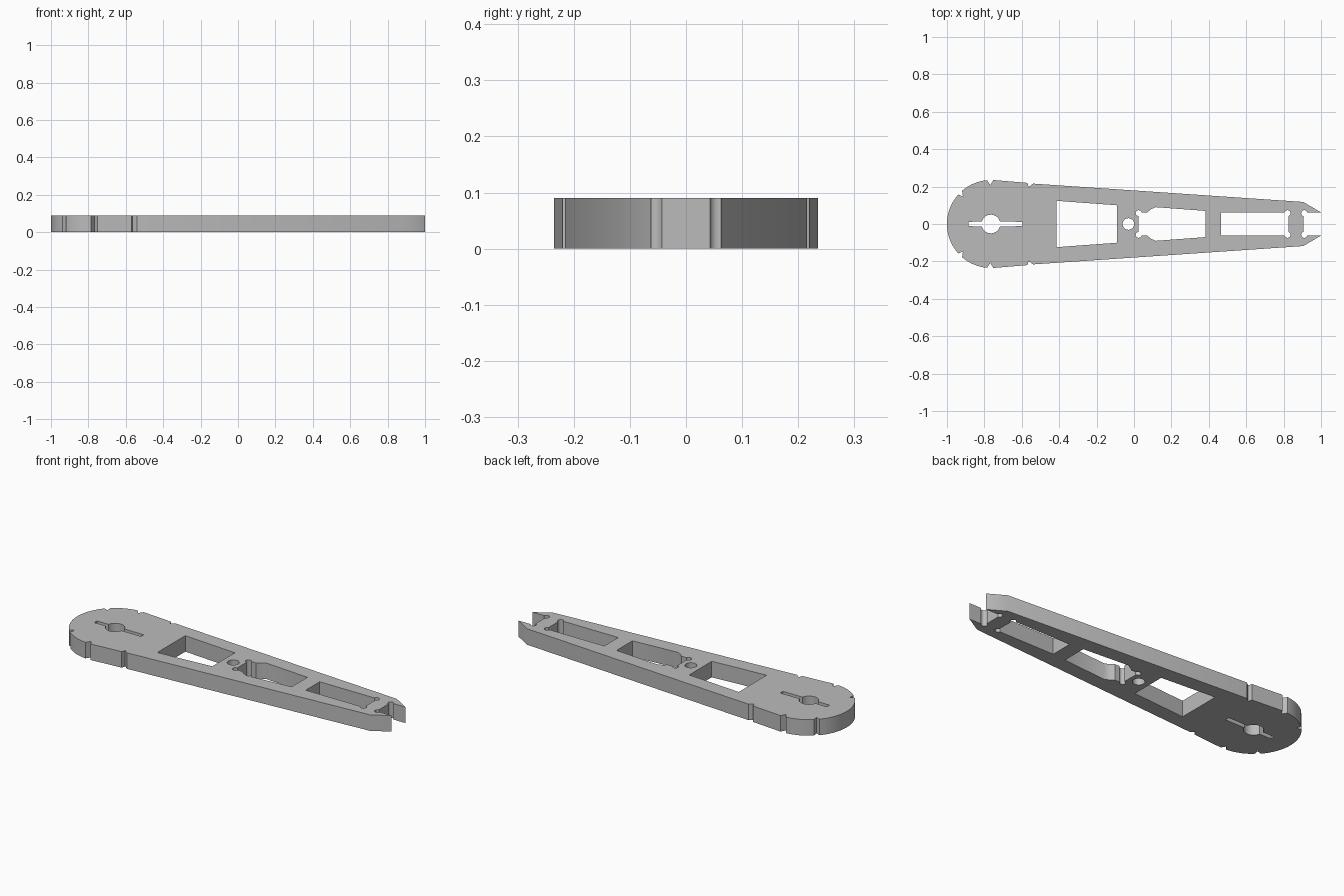
import bpy
import bmesh
from math import cos, sin, radians

cube = bpy.data.objects.get("Cube")
if cube:
    bpy.data.objects.remove(cube, do_unlink=True)

THICKNESS = 0.09
SLOT = 0.062      # half width of the straight slots
RELIEF = 0.016    # radius of the corner reliefs


def arc(cx, cy, r, start, end, steps=10):
    """Points along an arc, angles in degrees."""
    angles = [radians(start + (end - start) * i / steps) for i in range(steps + 1)]
    return [(cx + r * cos(a), cy + r * sin(a)) for a in angles]


def mirrored(half):
    """Close a half profile by reflecting it across the long axis."""
    return half + [(x, -y) for x, y in reversed(half)]


# Outer edge: round end with notches, tapering arm, forked tip
HX, HR = -0.765, 0.235
outline = mirrored(
    arc(HX, 0, HR, 178, 138, 14)
    + [(-0.915, 0.147)]
    + arc(HX, 0, HR, 131, 95)
    + [(-0.768, 0.208)]
    + [(-0.752, 0.235), (-0.57, 0.22), (-0.563, 0.198), (-0.54, 0.216)]
    + [(0.905, 0.118), (1.0, SLOT), (0.93, SLOT)]
    + arc(0.91, 0.058, RELIEF, 14, 256, 14))

# Pivot hole with a long thin slot through it
pivot_slot = mirrored(
    [(-0.885, 0.012)] + arc(HX, 0, 0.05, 166, 14, 14) + [(-0.595, 0.012)])

# Tapered window, round hole, stepped window and rectangular window
tapered_window = mirrored([(-0.415, 0.124), (-0.09, 0.1)])
round_hole = arc(-0.03, 0, 0.031, 0, 345, 23)
stepped_window = mirrored(
    arc(0.025, 0.058, RELIEF, 270, 14, 14)
    + [(0.07, SLOT), (0.09, 0.078), (0.115, 0.09), (0.383, 0.07)])
long_window = mirrored(
    [(0.465, SLOT)] + arc(0.821, 0.058, RELIEF, 166, -76, 14))

# Fill the flat profile and raise it into a plate
bm = bmesh.new()
for loop in (outline, pivot_slot, tapered_window, round_hole,
             stepped_window, long_window):
    verts = [bm.verts.new((x, y, 0)) for x, y in loop]
    for a, b in zip(verts, verts[1:] + verts[:1]):
        bm.edges.new((a, b))
bmesh.ops.triangle_fill(bm, use_beauty=True, edges=bm.edges[:], normal=(0, 0, 1))
raised = bmesh.ops.extrude_face_region(bm, geom=bm.faces[:], use_keep_orig=True)
bmesh.ops.translate(bm, vec=(0, 0, THICKNESS),
                    verts=[g for g in raised["geom"] if isinstance(g, bmesh.types.BMVert)])
bmesh.ops.recalc_face_normals(bm, faces=bm.faces[:])
mesh = bpy.data.meshes.new("arm_plate")
bm.to_mesh(mesh)
bm.free()

plate = bpy.data.objects.new("arm_plate", mesh)
bpy.context.collection.objects.link(plate)

# Plain grey finish
grey = bpy.data.materials.new("plain_grey")
grey.use_nodes = True
colour = (0.5, 0.5, 0.5, 1)
grey.diffuse_color = colour
grey.node_tree.nodes["Principled BSDF"].inputs["Base Color"].default_value = colour
mesh.materials.append(grey)

# Smooth the rounded walls, keep the edges crisp
bpy.ops.object.select_all(action="DESELECT")
plate.select_set(True)
bpy.context.view_layer.objects.active = plate
bpy.ops.object.shade_smooth_by_angle(angle=radians(30))
